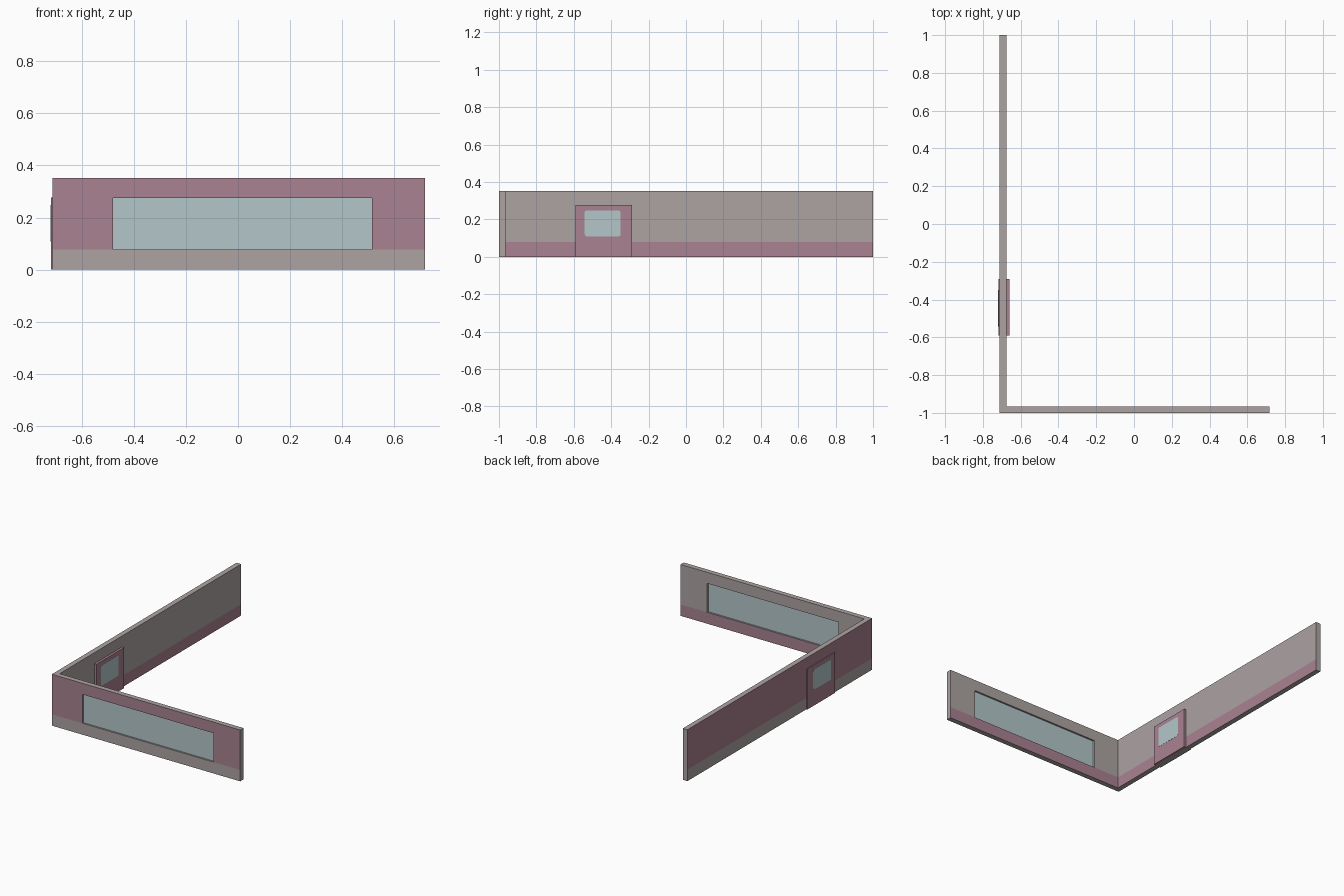
import bpy, bmesh, math
from mathutils import Vector

if "Cube" in bpy.data.objects:
    bpy.data.objects.remove(bpy.data.objects["Cube"])


def material(name, rgb):
    m = bpy.data.materials.new(name)
    m.diffuse_color = (*rgb, 1)
    m.use_nodes = True
    m.node_tree.nodes["Principled BSDF"].inputs["Base Color"].default_value = m.diffuse_color
    return m


GREY, MAUVE, GLASS = 0, 1, 2
MATS = [material("warm_grey", (0.413, 0.366, 0.362)),
        material("mauve", (0.397, 0.223, 0.283)),
        material("pale_glass", (0.456, 0.571, 0.591))]


def finish(name, bm):
    bmesh.ops.recalc_face_normals(bm, faces=bm.faces)
    me = bpy.data.meshes.new(name)
    bm.to_mesh(me)
    bm.free()
    for m in MATS:
        me.materials.append(m)
    ob = bpy.data.objects.new(name, me)
    bpy.context.collection.objects.link(ob)
    return ob


def prism(points, offset):
    """Extrude a flat outline by an offset vector into a closed solid."""
    bm = bmesh.new()
    face = bm.faces.new([bm.verts.new(p) for p in points])
    r = bmesh.ops.extrude_face_region(bm, geom=[face], use_keep_orig=True)
    vs = [g for g in r["geom"] if isinstance(g, bmesh.types.BMVert)]
    bmesh.ops.translate(bm, verts=vs, vec=offset)
    bmesh.ops.recalc_face_normals(bm, faces=bm.faces)
    return bm


X0, X1, T, H, BAND = -0.711, 0.717, 0.035, 0.352, 0.078
WX0, WX1, WTOP, RECESS = -0.48, 0.515, 0.276, 0.012

# L-shaped wall, cut along the paint line and the window edges
outline = [(X0, -1), (X1, -1), (X1, -1 + T), (X0 + T, -1 + T), (X0 + T, 1), (X0, 1)]
bm = prism([(x, y, 0) for x, y in outline], (0, 0, H))
for co, no in [((0, 0, BAND), (0, 0, 1)), ((0, 0, WTOP), (0, 0, 1)),
               ((WX0, 0, 0), (1, 0, 0)), ((WX1, 0, 0), (1, 0, 0))]:
    bmesh.ops.bisect_plane(bm, geom=bm.verts[:] + bm.edges[:] + bm.faces[:],
                           plane_co=co, plane_no=no)
bm.normal_update()

# Two-tone paint: mauve over grey outside, grey over mauve inside
panes = []
for f in bm.faces:
    c, n = f.calc_center_median(), f.normal
    high = c.z > BAND
    outside = (n.y < -0.9) or (n.x < -0.9)
    inside = (n.y > 0.9 and c.y < 0) or (n.x > 0.9 and c.x < 0)
    if outside:
        f.material_index = MAUVE if high else GREY
    elif inside:
        f.material_index = GREY if high else MAUVE
    if abs(n.y) > 0.9 and c.y < 0 and WX0 < c.x < WX1 and BAND < c.z < WTOP:
        panes.append(f)

# Window panes recessed from both sides of the front wall
for f in panes:
    n = f.normal.copy()
    new = bmesh.ops.extrude_discrete_faces(bm, faces=[f])["faces"][0]
    bmesh.ops.translate(bm, verts=new.verts[:], vec=n * -RECESS)
    for e in new.edges:
        for side in e.link_faces:
            side.material_index = GREY
    new.material_index = GLASS
finish("walls_with_window", bm)

# Door slab standing proud of the wall on both sides
DX0, DX1 = -0.718, -0.66
bm = prism([(DX0, -0.59, 0), (DX0, -0.29, 0), (DX0, -0.29, 0.277), (DX0, -0.59, 0.277)],
           (DX1 - DX0, 0, 0))
for f in bm.faces:
    f.material_index = MAUVE
finish("door", bm)

# Thin rounded window plates on each face of the door
R = 0.012
corners = [(-0.35, 0.248, 0), (-0.542, 0.248, 90), (-0.542, 0.109, 180), (-0.35, 0.109, 270)]
for name, x, step in [("door_window_outside", DX0, -0.001), ("door_window_inside", DX1, 0.001)]:
    pts = []
    for y, z, start in corners:
        mid = math.radians(start + 45)
        cy = y - R * math.copysign(1, math.cos(mid))
        cz = z - R * math.copysign(1, math.sin(mid))
        for k in range(4):
            a = math.radians(start + 30 * k)
            pts.append((x, cy + R * math.cos(a), cz + R * math.sin(a)))
    bm = prism(pts, (step, 0, 0))
    for f in bm.faces:
        f.material_index = GLASS
    finish(name, bm)
